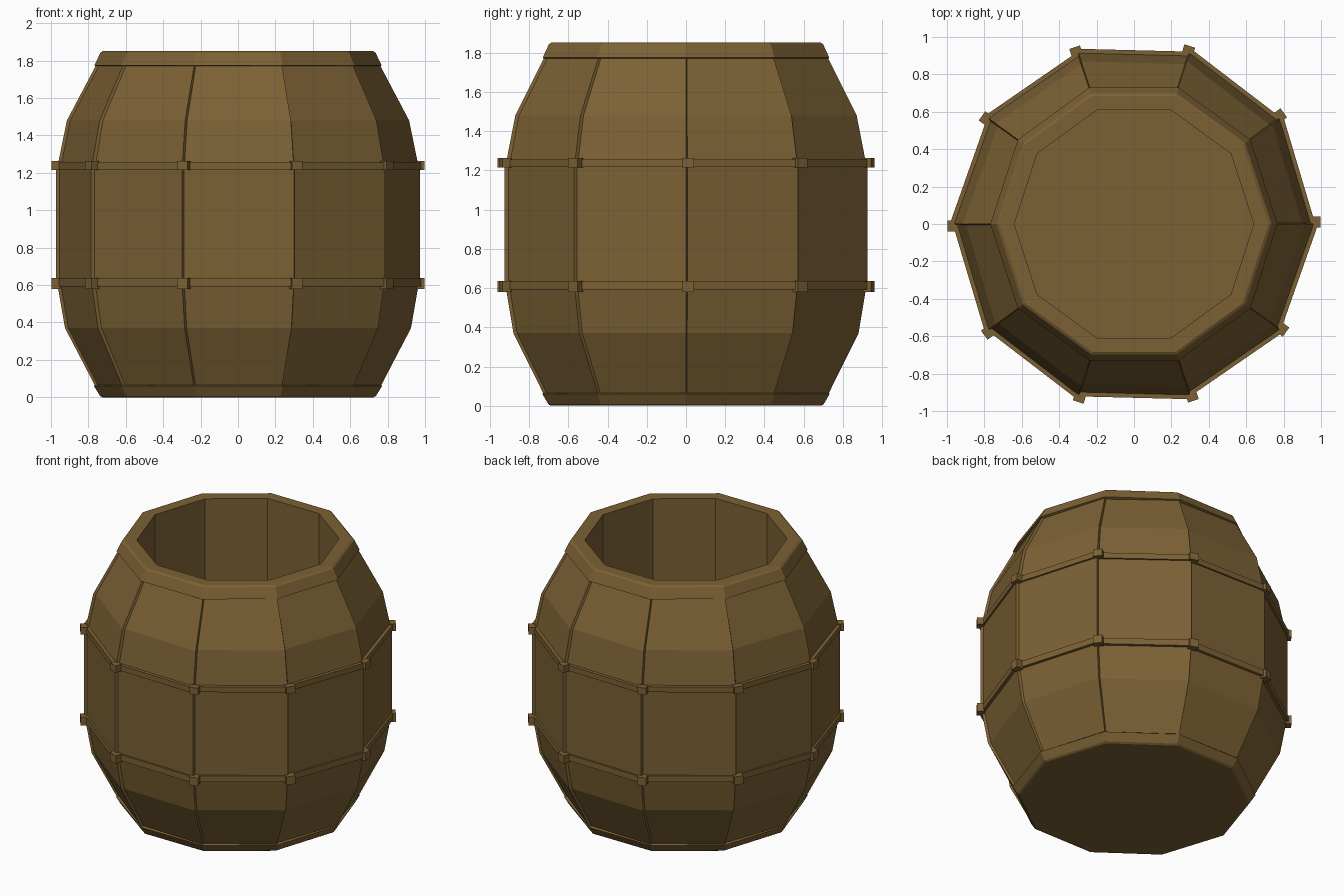
import bpy, bmesh
from math import cos, sin, pi
from mathutils import Vector, Matrix

if "Cube" in bpy.data.objects:
    bpy.data.objects.remove(bpy.data.objects["Cube"])

N = 10
mat = bpy.data.materials.new("brown_wood")
mat.diffuse_color = (0.2, 0.12, 0.035, 1)
mat.use_nodes = True
mat.node_tree.nodes["Principled BSDF"].inputs["Base Color"].default_value = mat.diffuse_color


def section(r, z, step):
    """Decagon whose sides start slightly sunk, so each stave overlaps the next."""
    pts = []
    for i in range(N):
        a, b = 2 * pi * i / N, 2 * pi * (i + 1) / N
        p = Vector((r * cos(a), r * sin(a), z))
        q = Vector((r * cos(b), r * sin(b), z))
        m = (a + b) / 2
        pts += [p, p.lerp(q, 0.02) - step * Vector((cos(m), sin(m), 0))]
    return pts


def finish(bm, name):
    bmesh.ops.recalc_face_normals(bm, faces=bm.faces)
    me = bpy.data.meshes.new(name)
    bm.to_mesh(me)
    bm.free()
    me.materials.append(mat)
    ob = bpy.data.objects.new(name, me)
    bpy.context.collection.objects.link(ob)


def loft(name, profile, closed=False):
    bm = bmesh.new()
    rings = [[bm.verts.new(p) for p in section(*row)] for row in profile]
    pairs = list(zip(rings, rings[1:]))
    if closed:
        pairs.append((rings[-1], rings[0]))
    else:
        bm.faces.new(rings[0])
        bm.faces.new(rings[-1])
    for lo, hi in pairs:
        for i in range(2 * N):
            j = (i + 1) % (2 * N)
            bm.faces.new((lo[i], lo[j], hi[j], hi[i]))
    finish(bm, name)


# Hollow barrel: bottom rim, staves, top rim, straight inside wall, floor
S = 0.015
loft("barrel_body", [
    (0.725, 0, 0), (0.738, 0.008, 0), (0.77, 0.06, 0),
    (0.766, 0.065, S), (0.925, 0.37, S), (0.965, 0.6, S), (0.972, 0.63, S),
    (0.972, 1.22, S), (0.962, 1.25, S), (0.915, 1.48, S), (0.762, 1.77, S),
    (0.768, 1.775, 0), (0.735, 1.843, 0), (0.72, 1.852, 0),
    (0.64, 1.852, 0), (0.64, 0.08, 0)])

# Hoops with a clasp on every corner
for label, z0, z1, c0, c1 in (("lower", 0.592, 0.634, 0.58, 0.637),
                              ("upper", 1.218, 1.256, 1.215, 1.263)):
    loft(label + "_hoop", [(0.95, z0, S), (0.985, z0, S),
                           (0.985, z1, S), (0.95, z1, S)], closed=True)
    bm = bmesh.new()
    for i in range(N):
        rot = Matrix.Rotation(2 * pi * i / N, 4, 'Z')
        m = (rot @ Matrix.Translation((0.973, 0.01, (c0 + c1) / 2))
             @ Matrix.Diagonal((0.048, 0.06, c1 - c0, 1)))
        bmesh.ops.create_cube(bm, size=1, matrix=m)
    finish(bm, label + "_hoop_clasps")
